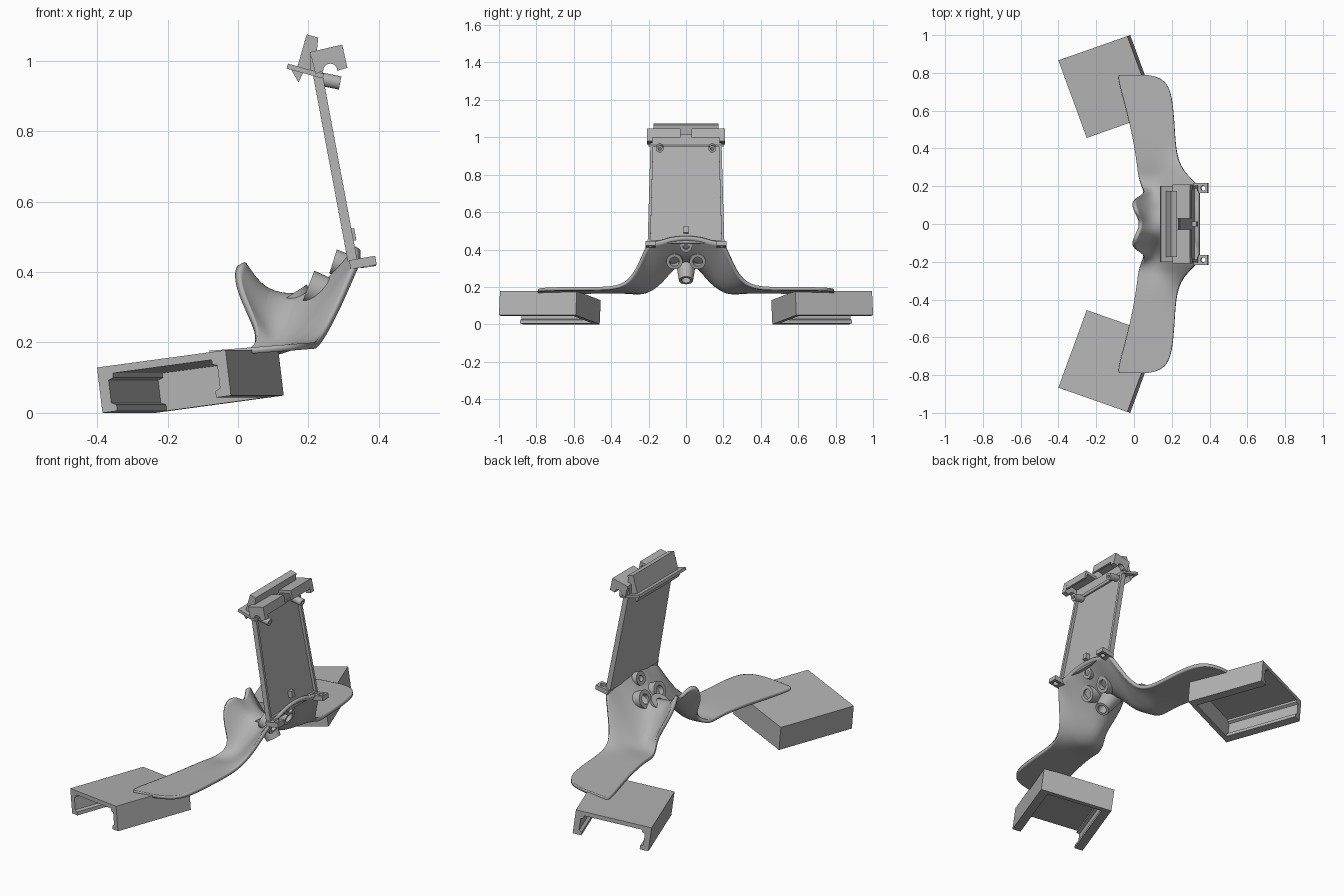
import bpy, bmesh, math
from mathutils import Matrix, Vector

old = bpy.data.objects.get("Cube")
if old:
    bpy.data.objects.remove(old, do_unlink=True)

grey = bpy.data.materials.new("plain_grey")
grey.use_nodes = True
grey.diffuse_color = (0.45, 0.45, 0.45, 1)
grey.node_tree.nodes["Principled BSDF"].inputs["Base Color"].default_value = (0.45, 0.45, 0.45, 1)


def finish(name, bm, mirror=False, smooth=False, recalc=True):
    if recalc:
        bmesh.ops.recalc_face_normals(bm, faces=bm.faces)
    mesh = bpy.data.meshes.new(name)
    bm.to_mesh(mesh)
    bm.free()
    mesh.materials.append(grey)
    ob = bpy.data.objects.new(name, mesh)
    bpy.context.collection.objects.link(ob)
    if mirror:
        mod = ob.modifiers.new("mirror", 'MIRROR')
        mod.use_axis = (False, True, False)
    if smooth:
        bpy.ops.object.select_all(action='DESELECT')
        ob.select_set(True)
        bpy.context.view_layer.objects.active = ob
        bpy.ops.object.shade_smooth_by_angle(angle=math.radians(40))
    return ob


def frame(origin, u, v, w):
    """Matrix whose local axes are u, v, w."""
    m = Matrix((u, v, w)).transposed().to_4x4()
    m.translation = origin
    return m


SIDE = frame((0, 0, 0), (1, 0, 0), (0, 0, 1), (0, 1, 0))


def prism(name, profile, t0, t1, m=SIDE, mirror=False):
    """Extrude a profile from t0 to t1 along the third axis of m."""
    bm = bmesh.new()
    a, b = [[bm.verts.new(m @ Vector((u, v, t))) for u, v in profile] for t in (t0, t1)]
    bm.faces.new(a)
    bm.faces.new(b)
    n = len(profile)
    for i in range(n):
        j = (i + 1) % n
        bm.faces.new((a[i], a[j], b[j], b[i]))
    return finish(name, bm, mirror)


def rect(u0, v0, u1, v1):
    return [(u0, v0), (u1, v0), (u1, v1), (u0, v1)]


def tube(name, start, end, r0, r1, hole, mirror=False, n=32):
    """Tapered tube with a bore between two points."""
    start, end = Vector(start), Vector(end)
    rot = (end - start).to_track_quat('Z', 'Y')
    rings = [(start, r0), (end, r1), (end, hole), (start, hole)]
    bm = bmesh.new()
    loops = []
    for centre, r in rings:
        angles = [math.tau * k / n for k in range(n)]
        loops.append([bm.verts.new(centre + rot @ Vector((r * math.cos(t), r * math.sin(t), 0)))
                      for t in angles])
    for i in range(4):
        a, b = loops[i], loops[(i + 1) % 4]
        for k in range(n):
            bm.faces.new((a[k], a[(k + 1) % n], b[(k + 1) % n], b[k]))
    return finish(name, bm, mirror, smooth=True)


# Saddle and wings: one lofted sheet, half modelled and mirrored
sections = [
    (0, [(.045, .385), (.09, .345), (.2, .34), (.26, .385), (.335, .475)]),
    (.05, [(.025, .43), (.085, .335), (.18, .325), (.25, .375), (.335, .47)]),
    (.09, [(.01, .43), (.08, .30), (.15, .285), (.235, .345), (.335, .465)]),
    (.13, [(-.005, .38), (.07, .25), (.13, .235), (.22, .315), (.335, .45)]),
    (.17, [(.07, .23), (.09, .21), (.13, .2), (.225, .3), (.335, .445)]),
    (.21, [(.04, .185), (.08, .18), (.14, .19), (.235, .29), (.333, .435)]),
    (.26, [(.02, .175), (.07, .175), (.13, .18), (.2, .215), (.28, .305)]),
]
wing = [(.33, .015, .225), (.5, -.015, .215), (.64, -.05, .205),
        (.73, -.075, .185), (.775, -.083, .14), (.79, -.08, .07)]
for y, x0, x1 in wing:
    xs = [x0 + (x1 - x0) * k / 4 for k in range(5)]
    sections.append((y, [(x, .183 + .08 * x) for x in xs]))
bm = bmesh.new()
rows = [[bm.verts.new((x, y, z)) for x, z in pts] for y, pts in sections]
for a, b in zip(rows, rows[1:]):
    for k in range(4):
        bm.faces.new((a[k], a[k + 1], b[k + 1], b[k]))
sheet = finish("saddle_and_wings", bm, mirror=True, smooth=True, recalc=False)
sub = sheet.modifiers.new("round", 'SUBSURF')
sub.levels = sub.render_levels = 3
thick = sheet.modifiers.new("thickness", 'SOLIDIFY')
thick.thickness = .018
thick.offset = -1

# Feet: tilted channels, open below and at the outer end
A = Vector((.37, .13, .05)).normalized()
B = Vector((.343, -.939, 0)).normalized()
foot = frame((-.385, .872, 0), A, B.cross(A), B)
L, H = .39, .13
half = [(0, H), (0, 0), (.045, 0), (.045, .018), (.03, .025),
        (.03, .09), (.045, .095), (.045, .108)]
channel = half + [(L - u, v) for u, v in reversed(half)]
prism("foot_channel", channel, 0, .437, foot, True)
prism("foot_end_wall", rect(.03, 0, L - .03, H - .01), .41, .437, foot, True)

# Back panel: tapered plate with a raised rim
U = Vector((-.1, 0, .535)).normalized()
N = Vector((U.z, 0, -U.x))
panel = frame((.312, 0, .43), (0, 1, 0), U, N)
top = .545
prism("panel", [(-.205, 0), (.205, 0), (.19, top), (-.19, top)], 0, .012, panel)
prism("panel_side_rim", [(.19, 0), (.205, 0), (.19, top), (.175, top)], .012, .027, panel, True)
prism("panel_bottom_rim", rect(-.19, 0, .19, .015), .012, .027, panel)

# Pegs on the panel
prism("panel_peg", rect(-.013, .055, .013, .09), .01, .035, panel)
tube("top_peg", (.225, .14, .95), (.29, .14, .937), .019, .019, .008, True)

# Eyelet tabs at the lower corners
for y in (.19, -.19):
    tube("tab_eyelet", (.37, y, .414), (.366, y, .441), .022, .022, .013)
tilt = frame((.32, .19, .408), Vector((1, 0, .17)).normalized(), (0, 1, 0),
             Vector((-.17, 0, 1)).normalized())
for name, box in [("tab_root", rect(0, -.026, .034, .026)),
                  ("tab_end", rect(.064, -.026, .075, .026)),
                  ("tab_cheek_outer", rect(.034, .014, .064, .026)),
                  ("tab_cheek_inner", rect(.034, -.026, .064, -.014))]:
    prism(name, box, 0, .026, tilt, True)

# Top clamp: sloped shelf, wedge grip and two hollow hooks
prism("clamp_shelf", [(.138, .978), (.142, .992), (.245, .963), (.24, .95)], -.2, .2)
prism("clamp_lip", [(.15, .977), (.172, .938), (.185, .967)], -.18, .18)
prism("clamp_wedge", [(.168, .98), (.195, 1.075), (.228, 1.066), (.218, .968)], -.175, .175)
prism("hook_top", [(.205, 1.01), (.205, 1.025), (.296, 1.046), (.299, 1.03)], .03, .208, mirror=True)
prism("hook_front", [(.286, 1.035), (.296, 1.046), (.306, 1.0), (.296, .998)], .03, .208, mirror=True)
arch = [(.262 + .02 * math.cos(t), .972 + .02 * math.sin(t))
        for t in (math.pi * k / 8 for k in range(9))]
cheek = [(.205, 1.025), (.296, 1.046), (.311, .98)] + arch + [(.22, .962)]
prism("hook_cheek", cheek, .18, .208, mirror=True)
prism("hook_bridge", [(.205, .965), (.205, 1.01), (.235, 1.015), (.24, .965)], -.19, .19)

# Bosses under the saddle
tube("side_boss", (.2, .062, .36), (.265, .062, .335), .047, .043, .026, True)
tube("upper_boss", (.27, 0, .43), (.318, 0, .415), .036, .032, .016)
tube("spout", (.15, 0, .335), (.215, 0, .235), .054, .038, .024)
